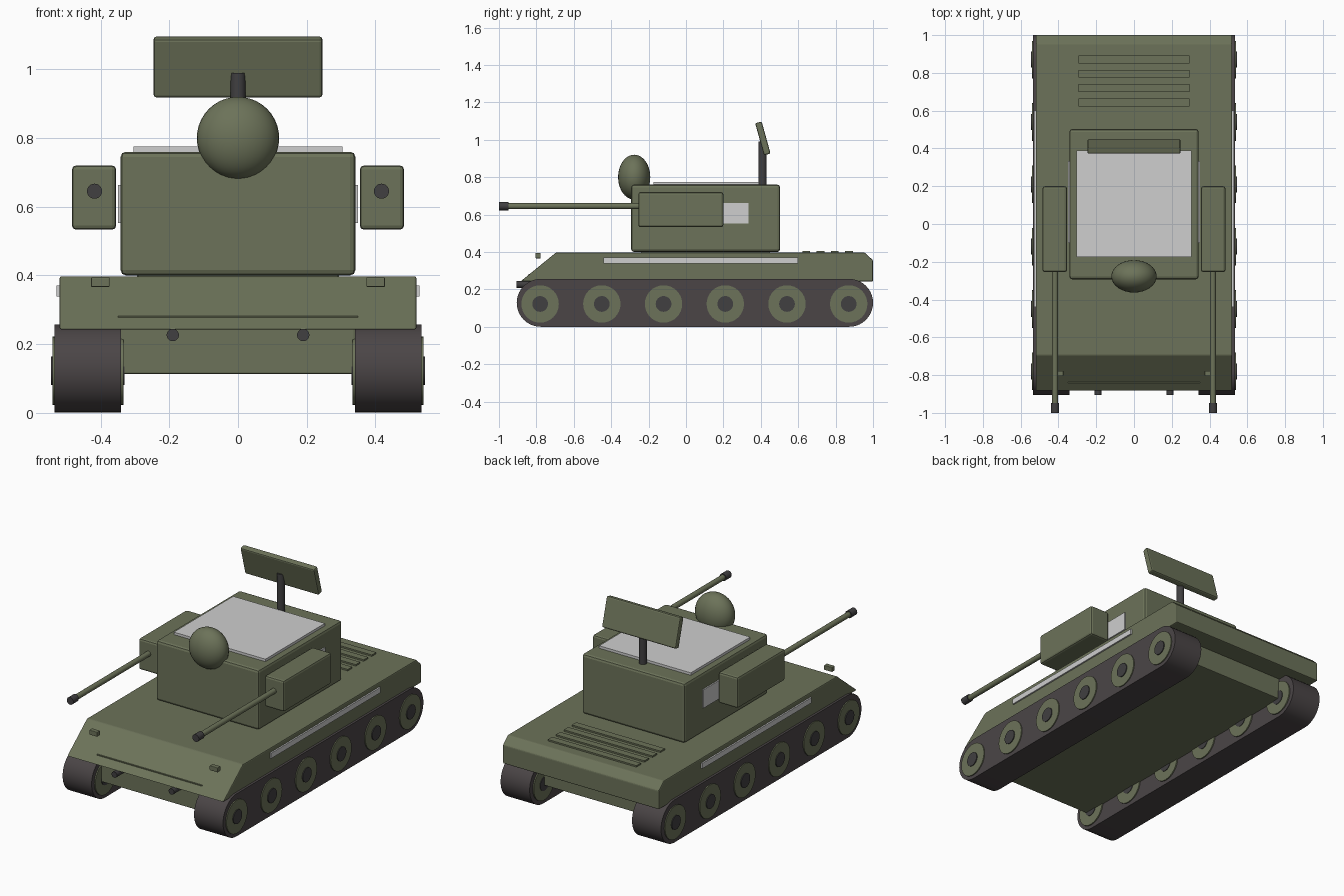
import bpy, bmesh, math
from mathutils import Matrix, Vector

cube = bpy.data.objects.get("Cube")
if cube:
    bpy.data.objects.remove(cube, do_unlink=True)


def material(name, color):
    m = bpy.data.materials.new(name)
    m.use_nodes = True
    m.diffuse_color = (*color, 1)
    bsdf = next(n for n in m.node_tree.nodes if n.type == 'BSDF_PRINCIPLED')
    bsdf.inputs["Base Color"].default_value = (*color, 1)
    bsdf.inputs["Roughness"].default_value = 0.7
    return m


GREEN = material("olive green", (0.15, 0.17, 0.10))
TRACK = material("track grey", (0.07, 0.06, 0.062))
METAL = material("dark metal", (0.052, 0.05, 0.052))
GREY = material("light grey", (0.62, 0.62, 0.62))


def finish(name, bm, mat, bevel=0, smooth=False):
    bmesh.ops.recalc_face_normals(bm, faces=bm.faces)
    mesh = bpy.data.meshes.new(name)
    bm.to_mesh(mesh)
    bm.free()
    mesh.materials.append(mat)
    obj = bpy.data.objects.new(name, mesh)
    bpy.context.collection.objects.link(obj)
    if bevel:
        mod = obj.modifiers.new("Bevel", 'BEVEL')
        mod.width = bevel
        mod.segments = 2
    if smooth:
        bpy.ops.object.select_all(action='DESELECT')
        obj.select_set(True)
        bpy.context.view_layer.objects.active = obj
        bpy.ops.object.shade_smooth_by_angle(angle=math.radians(35))
    return obj


def box(name, x, y, z, mat, bevel=0, tilt=0):
    """Box from (min, max) ranges, optionally tilted about x."""
    bm = bmesh.new()
    bmesh.ops.create_cube(bm, size=1)
    bmesh.ops.scale(bm, vec=[r[1] - r[0] for r in (x, y, z)], verts=bm.verts)
    bmesh.ops.rotate(bm, matrix=Matrix.Rotation(tilt, 3, 'X'), verts=bm.verts)
    bmesh.ops.translate(bm, vec=[sum(r) / 2 for r in (x, y, z)], verts=bm.verts)
    return finish(name, bm, mat, bevel)


def rod(name, start, end, radius, mat, sides=32):
    """Cylinder between two points."""
    a, b = Vector(start), Vector(end)
    bm = bmesh.new()
    bmesh.ops.create_cone(bm, cap_ends=True, segments=sides, radius1=radius,
                          radius2=radius, depth=(b - a).length)
    turn = (b - a).to_track_quat('Z', 'Y').to_matrix()
    bmesh.ops.rotate(bm, matrix=turn, verts=bm.verts)
    bmesh.ops.translate(bm, vec=(a + b) / 2, verts=bm.verts)
    return finish(name, bm, mat, smooth=True)


def extrude_x(name, profile, x0, x1, mat, bevel=0, smooth=False):
    """Side profile of (y, z) points extruded along x."""
    bm = bmesh.new()
    face = bm.faces.new([bm.verts.new((x0, y, z)) for y, z in profile])
    out = bmesh.ops.extrude_face_region(bm, geom=[face])
    moved = [v for v in out["geom"] if isinstance(v, bmesh.types.BMVert)]
    bmesh.ops.translate(bm, vec=(x1 - x0, 0, 0), verts=moved)
    return finish(name, bm, mat, bevel, smooth)


# Hull
hull = [(-0.885, 0.242), (-0.695, 0.397), (0.955, 0.397), (1.0, 0.355), (1.0, 0.242)]
extrude_x("upper_hull", hull, -0.52, 0.52, GREEN, 0.006)
box("lower_hull", (-0.342, 0.342), (-0.82, 0.875), (0.112, 0.26), GREEN, 0.005)
box("front_plate_seam", (-0.35, 0.35), (-0.842, -0.83), (0.276, 0.282), GREEN)

# Engine grille slats
for i in range(4):
    y = 0.643 + i * 0.0763
    box(f"engine_slat_{i + 1}", (-0.295, 0.295), (y - 0.021, y + 0.021),
        (0.39, 0.406), GREEN)

# Turret
box("turret", (-0.342, 0.342), (-0.293, 0.503), (0.4, 0.76), GREEN, 0.015)
box("turret_roof_panel", (-0.305, 0.305), (-0.175, 0.39), (0.755, 0.775), GREY)
box("turret_ring", (-0.29, 0.29), (-0.24, 0.45), (0.385, 0.41), GREEN)

# Tracking dome
bm = bmesh.new()
bmesh.ops.create_uvsphere(bm, u_segments=32, v_segments=20, radius=1)
bmesh.ops.scale(bm, vec=(0.12, 0.086, 0.12), verts=bm.verts)
bmesh.ops.translate(bm, vec=(0, -0.277, 0.8), verts=bm.verts)
finish("tracking_dome", bm, GREEN, smooth=True)

# Search antenna
rod("antenna_mast", (0, 0.409, 0.75), (0, 0.409, 0.99), 0.022, METAL)
box("antenna_panel", (-0.246, 0.246), (0.393, 0.429), (0.918, 1.096), GREEN,
    0.008, tilt=math.radians(15.5))

# Track outline: two half circles joined by straight runs
RADIUS, FRONT, REAR = 0.128, -0.777, 0.872
loop = []
for centre, start in ((FRONT, 90), (REAR, 270)):
    for i in range(21):
        a = math.radians(start + i * 9)
        loop.append((centre + RADIUS * math.cos(a), RADIUS + RADIUS * math.sin(a)))

# Parts repeated on both sides
for side, s in (("left", 1), ("right", -1)):
    extrude_x(f"{side}_track", loop, s * 0.341, s * 0.534, TRACK, smooth=True)
    for i in range(6):
        y = -0.78 + i * 0.33
        rod(f"{side}_wheel_{i + 1}", (s * 0.334, y, 0.122), (s * 0.54, y, 0.122),
            0.1, GREEN)
        rod(f"{side}_wheel_hub_{i + 1}", (s * 0.331, y, 0.122),
            (s * 0.545, y, 0.122), 0.042, METAL)

    def mirrored(a, b):
        return tuple(sorted((s * a, s * b)))

    box(f"{side}_hull_stripe", mirrored(0.51, 0.529), (-0.44, 0.6), (0.338, 0.37), GREY)
    box(f"{side}_turret_panel", mirrored(0.335, 0.35), (-0.1, 0.333), (0.552, 0.663), GREY)
    box(f"{side}_headlight", mirrored(0.374, 0.428), (-0.805, -0.777),
        (0.366, 0.394), GREEN, 0.003)
    rod(f"{side}_tow_hook", (s * 0.19, -0.905, 0.226), (s * 0.19, -0.81, 0.226),
        0.018, METAL, 20)

    # Gun pod with barrel
    box(f"{side}_gun_pod", mirrored(0.355, 0.484), (-0.255, 0.2), (0.533, 0.72),
        GREEN, 0.012)
    rod(f"{side}_gun_barrel", (s * 0.418, -0.96, 0.645), (s * 0.418, -0.2, 0.645),
        0.016, GREEN, 24)
    rod(f"{side}_gun_muzzle", (s * 0.418, -1.0, 0.645), (s * 0.418, -0.948, 0.645),
        0.022, METAL, 24)
